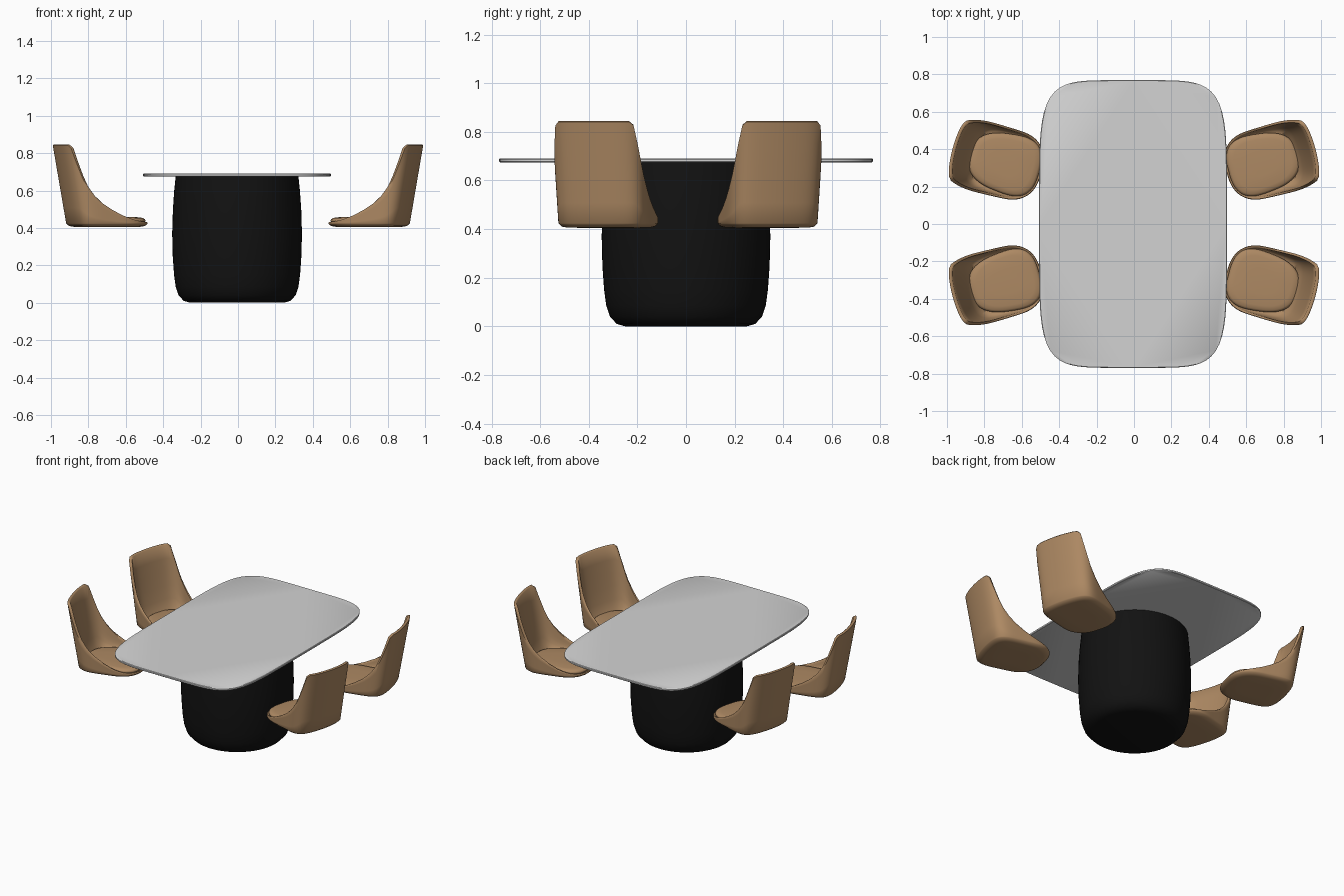
import bpy, bmesh, math

if "Cube" in bpy.data.objects:
    bpy.data.objects.remove(bpy.data.objects["Cube"])


def material(name, rgb):
    m = bpy.data.materials.new(name)
    m.diffuse_color = (*rgb, 1)
    m.use_nodes = True
    m.node_tree.nodes["Principled BSDF"].inputs["Base Color"].default_value = m.diffuse_color
    return m


BROWN = material("tan leather", (0.42, 0.25, 0.125))
BLACK = material("black", (0.006, 0.006, 0.006))
GREY = material("light grey", (0.65, 0.65, 0.65))


def loft(name, rings, mat, angle=40):
    """Skin a stack of closed rings and cap both ends."""
    bm = bmesh.new()
    vs = [[bm.verts.new(p) for p in r] for r in rings]
    n = len(vs[0])
    for a, b in zip(vs, vs[1:]):
        for i in range(n):
            j = (i + 1) % n
            bm.faces.new((a[i], a[j], b[j], b[i]))
    bm.faces.new(vs[0][::-1])
    bm.faces.new(vs[-1])
    bmesh.ops.recalc_face_normals(bm, faces=bm.faces)
    me = bpy.data.meshes.new(name)
    bm.to_mesh(me)
    bm.free()
    ob = bpy.data.objects.new(name, me)
    bpy.context.collection.objects.link(ob)
    me.materials.append(mat)
    bpy.ops.object.select_all(action='DESELECT')
    ob.select_set(True)
    bpy.context.view_layer.objects.active = ob
    bpy.ops.object.shade_smooth_by_angle(angle=math.radians(angle))
    return ob


def squircle(t, n):
    c, s = math.cos(t), math.sin(t)
    r = (abs(c) ** n + abs(s) ** n) ** (-1 / n)
    return r * c, r * s


def angles(n):
    return [2 * math.pi * i / n for i in range(n)]


# table top: bowed rectangle slab
def top_ring(inset, z):
    pts = [squircle(t, 5.5) for t in angles(128)]
    return [(-0.005 + x * (0.502 - inset), y * (0.769 - inset), z) for x, y in pts]


loft("table_top", [top_ring(0.003, 0.675), top_ring(0, 0.678),
                   top_ring(0, 0.687), top_ring(0.003, 0.69)], GREY)

# pedestal: round barrel with soft lower edge
profile = [(0.25, 0), (0.285, 0.01), (0.313, 0.04), (0.328, 0.085), (0.337, 0.15), (0.344, 0.25),
           (0.347, 0.37), (0.343, 0.5), (0.336, 0.6), (0.328, 0.676)]
loft("pedestal", [[(-0.005 + r * math.cos(t), r * math.sin(t), z) for t in angles(64)]
                  for r, z in profile], BLACK)

# chair shell: rim height as a function of depth
RIM = [(-0.25, 0.43), (-0.19, 0.435), (-0.15, 0.443), (-0.09, 0.463), (-0.03, 0.494), (0.025, 0.532),
       (0.065, 0.575), (0.095, 0.63), (0.115, 0.70), (0.127, 0.77), (0.136, 0.83), (0.142, 0.845)]


def rim_height(u):
    if u <= RIM[0][0]:
        return RIM[0][1]
    for (a, za), (b, zb) in zip(RIM, RIM[1:]):
        if u <= b:
            return za + (zb - za) * (u - a) / (b - a)
    return RIM[-1][1]


def plan(t, w):
    """Plan outline of the shell; w = 0 at the seat, 1 at the top of the back."""
    f = (math.cos(t) + 1) / 2
    x, y = squircle(t, 2.7 + 4.3 * f * f)
    back = 0.165 + 0.075 * w
    uc, a = (back - 0.252) / 2, (back + 0.252) / 2
    v = y * (0.187 + 0.004 * x + 0.012 * w)
    u = uc + a * x - 0.028 * (v / 0.2) ** 2 * max(0, x)
    return u, v


def shell_rings():
    rings = []
    ts = angles(96)
    heights = [rim_height(plan(t, 0)[0]) for t in ts]

    def ring(scale, zf):
        out = []
        for t, h in zip(ts, heights):
            z = zf(h)
            u, v = plan(t, max(0, (z - 0.42) / 0.425))
            uc = -0.04
            out.append((uc + (u - uc) * scale, v * scale, z))
        rings.append(out)

    # underside and outer wall
    for s, z in ((0.4, 0.405), (0.82, 0.406), (0.93, 0.410), (0.98, 0.419)):
        ring(s, lambda h: z)
    for k in (0, 0.2, 0.4, 0.6, 0.8, 1):
        ring(1, lambda h: 0.424 + (h - 0.004 - 0.424) * k)
    # rounded lip, then inner wall down to the floor
    ring(0.985, lambda h: h)
    ring(0.955, lambda h: h)
    ring(0.935, lambda h: h - 0.004)
    for k, s in ((0.8, 0.93), (0.6, 0.92), (0.4, 0.91), (0.2, 0.88), (0.08, 0.84), (0, 0.76)):
        ring(s, lambda h: 0.425 + (h - 0.005 - 0.425) * k)
    ring(0.3, lambda h: 0.424)
    return rings


# seat cushion: soft pad, narrower towards the back
def cushion_rings():
    rings = []
    for s, z in ((0.9, 0.42), (0.985, 0.432), (1, 0.439), (0.98, 0.447), (0.93, 0.453),
                 (0.8, 0.457), (0.4, 0.459)):
        r = []
        for t in angles(64):
            x, y = squircle(t, 2.8)
            r.append((-0.05 + 0.19 * x * s, y * s * (0.158 - 0.02 * x), z))
        rings.append(r)
    return rings


SHELL, CUSHION = shell_rings(), cushion_rings()
C, S = math.cos(math.radians(15)), math.sin(math.radians(15))
for sx, side in ((-1, "left"), (1, "right")):
    for sy, end in ((-1, "front"), (1, "back")):
        for part, rings in (("shell", SHELL), ("cushion", CUSHION)):
            placed = [[(sx * (0.739 + C * u - S * v), 0.008 + sy * (0.332 + S * u + C * v), z)
                       for u, v, z in r] for r in rings]
            loft(f"chair_{part}_{end}_{side}", placed, BROWN, 50)
